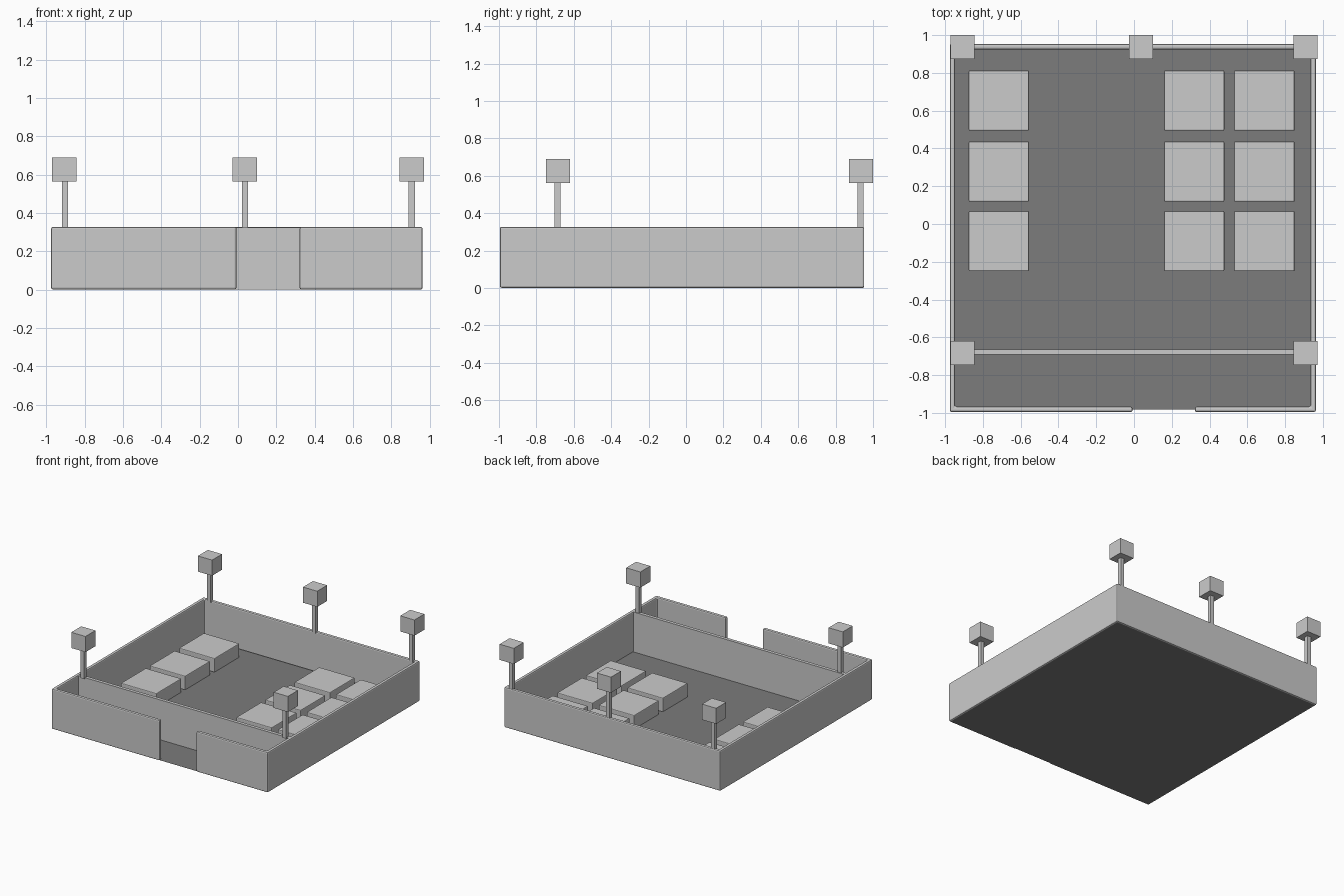
import bpy, bmesh

if "Cube" in bpy.data.objects:
    bpy.data.objects.remove(bpy.data.objects["Cube"])


def bevel(obj, width):
    if width:
        m = obj.modifiers.new("soft_edges", "BEVEL")
        m.width = width
        m.segments = 2
        m.limit_method = 'ANGLE'


def prism(name, outline, z0, z1, bev=0.0):
    """Extrude a closed xy outline between two heights."""
    bm = bmesh.new()
    face = bm.faces.new([bm.verts.new((x, y, z0)) for x, y in outline])
    if z1 > z0:
        ext = bmesh.ops.extrude_face_region(bm, geom=[face])
        verts = [g for g in ext["geom"] if isinstance(g, bmesh.types.BMVert)]
        bmesh.ops.translate(bm, verts=verts, vec=(0, 0, z1 - z0))
        bmesh.ops.recalc_face_normals(bm, faces=bm.faces)
    mesh = bpy.data.meshes.new(name)
    bm.to_mesh(mesh)
    bm.free()
    obj = bpy.data.objects.new(name, mesh)
    bpy.context.collection.objects.link(obj)
    bevel(obj, bev)
    return obj


def box(name, x0, x1, y0, y1, z0, z1, bev=0.0):
    return prism(name, [(x0, y0), (x1, y0), (x1, y1), (x0, y1)], z0, z1, bev)


TOP = 0.327
L, R, F, B, T = -0.975, 0.963, -0.995, 0.953, 0.028

# dark floor sheet
floor = box("floor", L + 0.012, R - 0.012, F + 0.012, B - 0.012, 0, 0)
dark = bpy.data.materials.new("dark_grey")
dark.diffuse_color = (0.2, 0.2, 0.2, 1)
dark.use_nodes = True
dark.node_tree.nodes["Principled BSDF"].inputs["Base Color"].default_value = dark.diffuse_color
floor.data.materials.append(dark)

# outer wall, one band broken by the doorway in the front
DOOR_L, DOOR_R = -0.008, 0.322
prism("outer_wall", [
    (DOOR_L, F), (L, F), (L, B), (R, B), (R, F), (DOOR_R, F),
    (DOOR_R, F + T), (R - T, F + T), (R - T, B - T),
    (L + T, B - T), (L + T, F + T), (DOOR_L, F + T)],
    0.001, TOP, 0.009)

# inner partition behind the doorway
box("partition_wall", L + T / 2, R - T / 2, -0.692, -0.665, 0.001, TOP - 0.003)

# low blocks in three columns of three
S = 0.319
for i, x in enumerate((-0.875, 0.159, 0.531)):
    for j, y in enumerate((-0.25, 0.118, 0.494)):
        box(f"block_{i}_{j}", x, x + S, y, y + S, 0.001, 0.115, 0.006)

# posts with cube heads
POSTS = [(-0.907, 0.936), (0.036, 0.936), (0.907, 0.936),
         (-0.907, -0.684), (0.907, -0.684)]
for i, (x, y) in enumerate(POSTS):
    h, p = 0.0635, 0.016
    px, py = x + (0.004 if x < 0 else 0), y - 0.003
    box(f"post_{i}", px - p, px + p, py - p, py + p, TOP - 0.01, 0.565)
    box(f"post_head_{i}", x - h, x + h, y - h, y + h, 0.563, 0.69)
